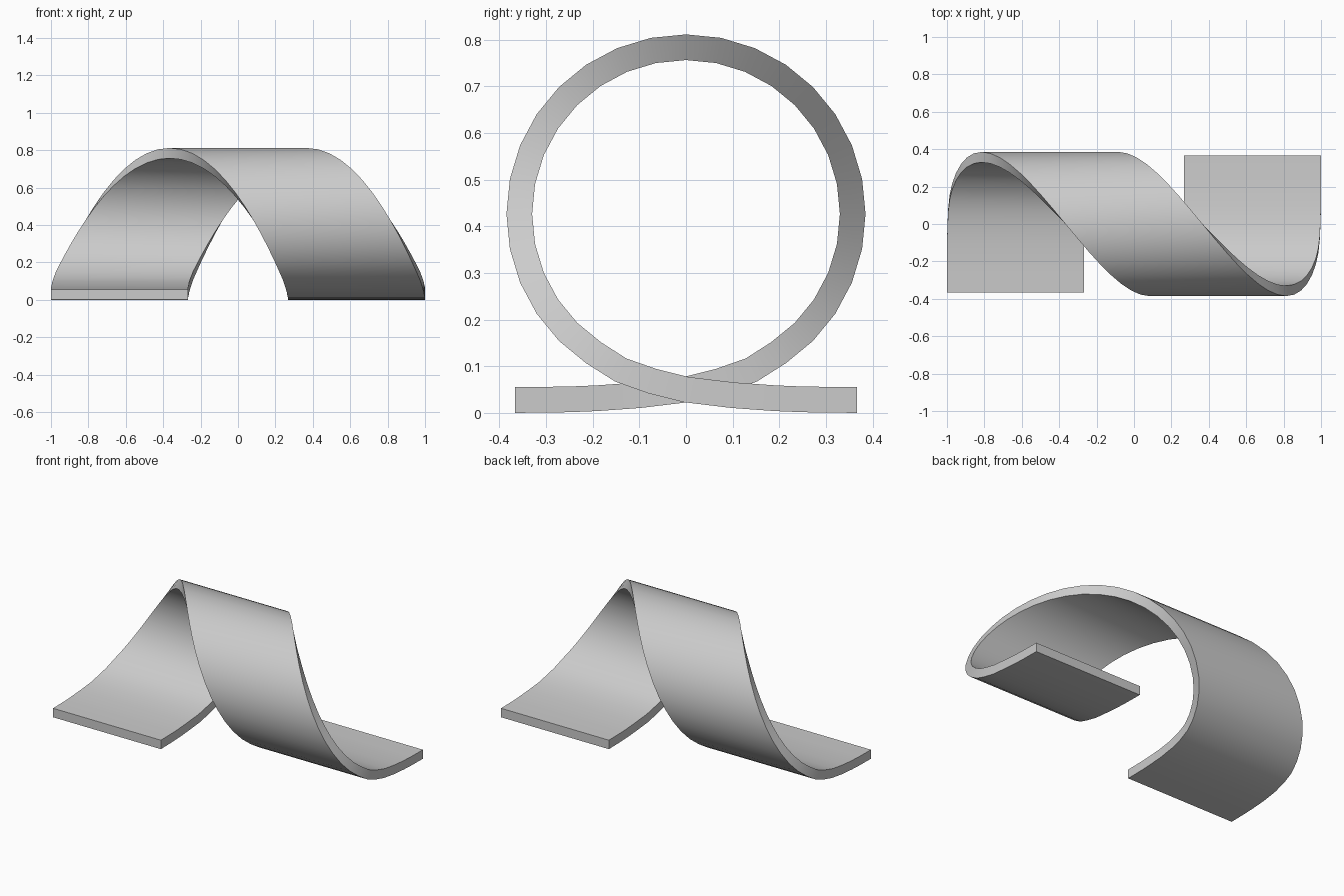
import bpy, bmesh
from math import sin, cos, radians
from mathutils import Vector

if "Cube" in bpy.data.objects:
    bpy.data.objects.remove(bpy.data.objects["Cube"])

WIDTH, SHIFT, THICK = 0.733, 0.6335, 0.055
RADIUS, CENTRE_Z = 0.3575, 0.4265

# Half of the centreline (x, y, z): flat tail, lift-off, then arc up to the crown
half = [(-SHIFT, y, z) for y, z in
        ((-0.367, 0.0275), (-0.25, 0.029), (-0.19, 0.0315), (-0.1, 0.038))]
half.append((-SHIFT * 0.995, 0.0, 0.05))
half.append((-SHIFT * 0.99, 0.072, 0.068))
half.append((-SHIFT * 0.978, 0.14, 0.092))
for i in range(3, 16):
    a = radians(11.25 * i)
    half.append((-SHIFT * cos(a / 2), RADIUS * sin(a), CENTRE_Z - RADIUS * cos(a)))

# Second half is the first turned half a turn about z
crown = (0.0, 0.0, CENTRE_Z + RADIUS)
path = half + [crown] + [(-x, -y, z) for x, y, z in reversed(half)]

# Sweep a rectangular section along the path, thickness normal to the y-z curve
bm = bmesh.new()
rings = []
for i, (x, y, z) in enumerate(path):
    p = Vector((y, z))
    d = Vector((0.0, 0.0))
    if i > 0:
        d += (p - Vector(path[i - 1][1:])).normalized()
    if i < len(path) - 1:
        d += (Vector(path[i + 1][1:]) - p).normalized()
    if i in (0, len(path) - 1):
        d = Vector((1.0, 0.0))
    d.normalize()
    n = Vector((-d.y, d.x)) * THICK / 2
    rings.append([bm.verts.new((x + sx * WIDTH / 2, y + sn * n.x, z + sn * n.y))
                  for sx, sn in ((-1, -1), (1, -1), (1, 1), (-1, 1))])
for a, b in zip(rings, rings[1:]):
    for k in range(4):
        m = (k + 1) % 4
        bm.faces.new((a[k], a[m], b[m], b[k]))
bm.faces.new(rings[0])
bm.faces.new(rings[-1])
bmesh.ops.recalc_face_normals(bm, faces=bm.faces[:])

mesh = bpy.data.meshes.new("ribbon_loop")
bm.to_mesh(mesh)
bm.free()
ribbon = bpy.data.objects.new("ribbon_loop", mesh)
bpy.context.collection.objects.link(ribbon)
bpy.context.view_layer.objects.active = ribbon
ribbon.select_set(True)
bpy.ops.object.shade_smooth_by_angle(angle=radians(30))
